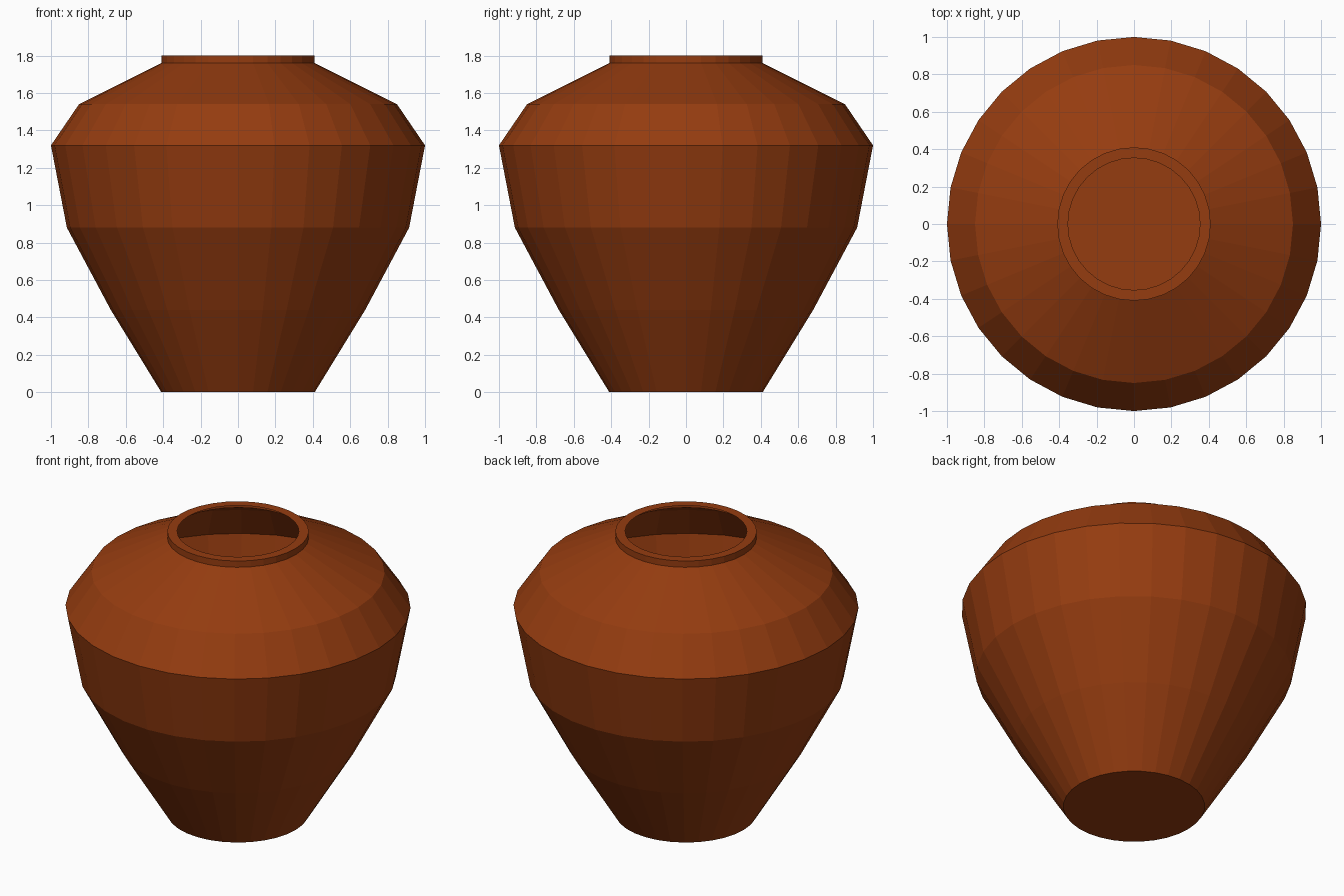
import bpy, bmesh, math

if "Cube" in bpy.data.objects:
    bpy.data.objects.remove(bpy.data.objects["Cube"])

SIDES = 32

clay = bpy.data.materials.new("terracotta")
clay.diffuse_color = (0.30, 0.045, 0.005, 1)
clay.use_nodes = True
clay.node_tree.nodes["Principled BSDF"].inputs["Base Color"].default_value = clay.diffuse_color


def lathe(name, profile, close_bottom=False):
    """Turn a (radius, height) profile around z into flat-shaded rings."""
    bm = bmesh.new()
    rings = []
    for r, z in profile:
        rings.append([bm.verts.new((r * math.cos(2 * math.pi * i / SIDES),
                                    r * math.sin(2 * math.pi * i / SIDES), z))
                      for i in range(SIDES)])
    for low, high in zip(rings, rings[1:]):
        for i in range(SIDES):
            j = (i + 1) % SIDES
            bm.faces.new((low[i], low[j], high[j], high[i]))
    if close_bottom:
        bm.faces.new(rings[0][::-1])
    mesh = bpy.data.meshes.new(name)
    bm.to_mesh(mesh)
    bm.free()
    mesh.materials.append(clay)
    obj = bpy.data.objects.new(name, mesh)
    bpy.context.collection.objects.link(obj)
    return obj


# Thin-walled body: foot, belly, shoulder
lathe("pot_body", [(0.41, 0), (0.68, 0.44), (0.915, 0.88), (1.0, 1.32),
                   (0.85, 1.54), (0.41, 1.76)], close_bottom=True)

# Short collar with a flat lip around the open mouth
lathe("pot_rim", [(0.41, 1.76), (0.41, 1.80), (0.353, 1.80)])
